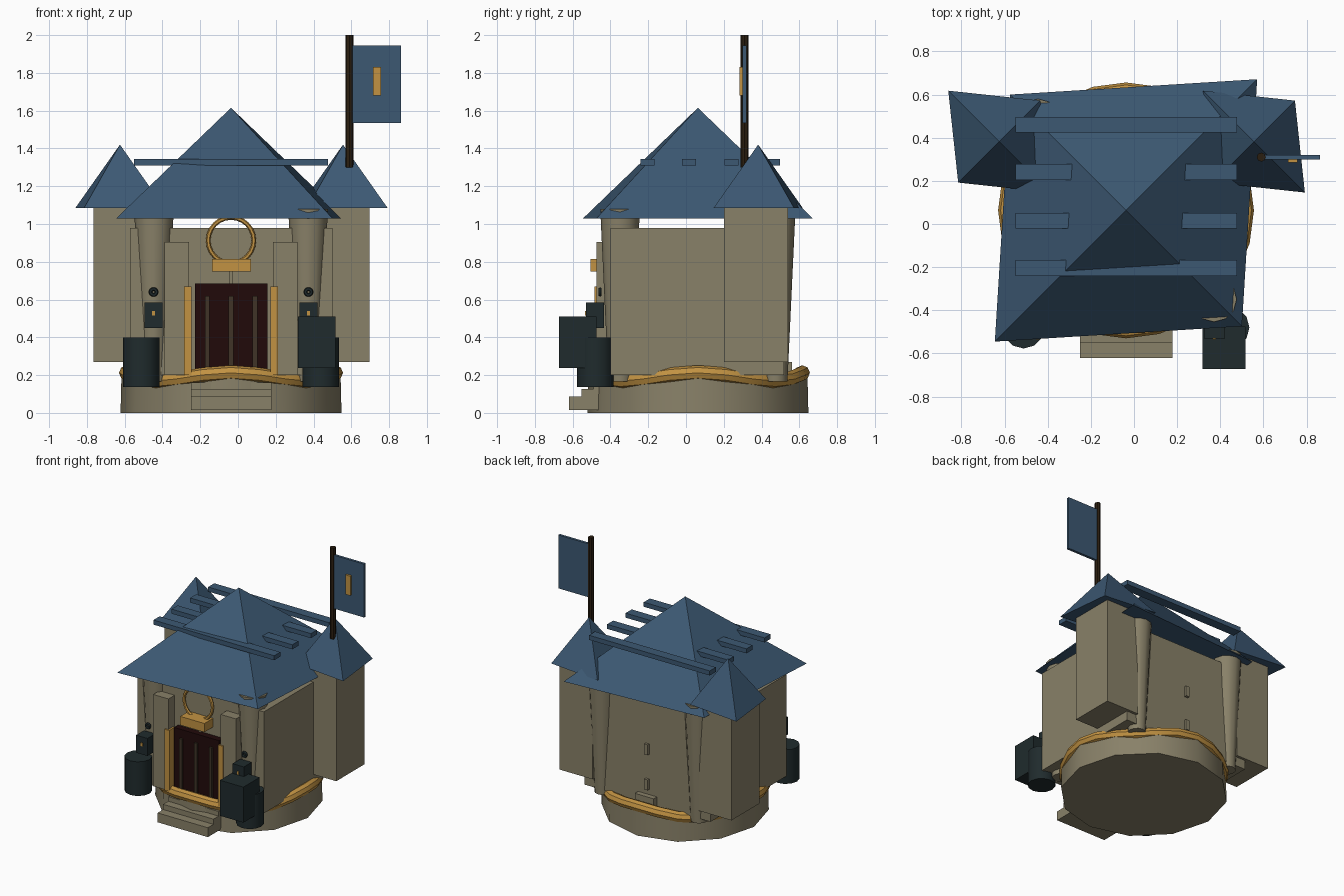
import bpy, bmesh, math
from mathutils import Matrix, Vector

if "Cube" in bpy.data.objects:
    bpy.data.objects.remove(bpy.data.objects["Cube"])


def material(name, r, g, b):
    m = bpy.data.materials.new(name)
    m.diffuse_color = (r, g, b, 1)
    m.use_nodes = True
    m.node_tree.nodes["Principled BSDF"].inputs["Base Color"].default_value = m.diffuse_color
    return m


STONE = material("sandy stone", 0.25, 0.22, 0.14)
BLUE = material("slate blue", 0.045, 0.098, 0.17)
GOLD = material("gold", 0.54, 0.29, 0.055)
MAROON = material("dark maroon", 0.015, 0.003, 0.003)
IRON = material("dark iron", 0.014, 0.024, 0.026)
WOOD = material("dark wood", 0.024, 0.013, 0.005)
PLANK = material("door bar brown", 0.05, 0.034, 0.02)

CX, CY = -0.037, 0.063      # centre of the building


def finish(name, bm, mat, smooth=False):
    me = bpy.data.meshes.new(name)
    bmesh.ops.recalc_face_normals(bm, faces=bm.faces)
    bm.to_mesh(me)
    bm.free()
    me.materials.append(mat)
    ob = bpy.data.objects.new(name, me)
    bpy.context.collection.objects.link(ob)
    if smooth:
        bpy.context.view_layer.objects.active = ob
        ob.select_set(True)
        bpy.ops.object.shade_smooth_by_angle(angle=math.radians(40))
        ob.select_set(False)
    return ob


def box(name, mat, x0, x1, y0, y1, z0, z1):
    bm = bmesh.new()
    bmesh.ops.create_cube(bm, size=1)
    for v in bm.verts:
        v.co = Vector(((x0 + x1) / 2 + v.co.x * (x1 - x0),
                       (y0 + y1) / 2 + v.co.y * (y1 - y0),
                       (z0 + z1) / 2 + v.co.z * (z1 - z0)))
    return finish(name, bm, mat)


def cone(name, mat, x, y, z0, z1, r0, r1, sides=12, smooth=True):
    bm = bmesh.new()
    bmesh.ops.create_cone(bm, cap_ends=True, segments=sides, radius1=r0, radius2=r1,
                          depth=z1 - z0, matrix=Matrix.Translation((x, y, (z0 + z1) / 2)))
    return finish(name, bm, mat, smooth)


def hip_roof(name, x, y, z0, z1, d_ne, d_nw):
    """Four-sided roof, with half diagonals toward NE and NW."""
    bm = bmesh.new()
    base = [bm.verts.new((x + sx * d, y + sy * d, z0))
            for sx, sy, d in ((1, 1, d_ne), (-1, 1, d_nw), (-1, -1, d_ne), (1, -1, d_nw))]
    top = bm.verts.new((x, y, z1))
    bm.faces.new(base)
    for i in range(4):
        bm.faces.new((base[i], base[(i + 1) % 4], top))
    return finish(name, bm, BLUE)


def ring(name, mat, R, r, n, m, place, smooth=True):
    """Torus whose points are placed by place(angle, radius, height)."""
    bm = bmesh.new()
    rows = []
    for i in range(n):
        a = 2 * math.pi * i / n
        rows.append([bm.verts.new(place(a, R + r * math.cos(2 * math.pi * j / m),
                                        r * math.sin(2 * math.pi * j / m))) for j in range(m)])
    for i in range(n):
        for j in range(m):
            p, q, k = rows[i], rows[(i + 1) % n], (j + 1) % m
            bm.faces.new((p[j], q[j], q[k], p[k]))
    return finish(name, bm, mat, smooth)


# Round base with wavy gold trim
cone("base", STONE, CX, CY, 0, 0.2, 0.585, 0.58)
ring("base_trim", GOLD, 0.553, 0.04, 24, 8,
     lambda a, rad, h: (CX + rad * math.cos(a), CY + rad * math.sin(a),
                        0.19 + 0.022 * math.cos(4 * a) + h))

# Main hall, corner columns and roof
box("hall", STONE, -0.573, 0.5, -0.4, 0.52, 0.2, 0.98)
for sx in (-1, 1):
    for sy in (-1, 1):
        cone("corner_column", STONE, CX + sx * 0.408, CY + sy * 0.412, 0.165, 1.08, 0.062, 0.105)
hip_roof("main_roof", CX, CY, 1.03, 1.615, 0.608, 0.537)

# Roof battens
for y in (-0.205, 0.015, 0.24, 0.46):
    box("roof_batten", BLUE, -0.55, 0.477, y - 0.037, y + 0.037, 1.31, 1.345)

# Rear turrets
for x in (-0.625, 0.556):
    box("turret", STONE, x - 0.14, x + 0.14, 0.2, 0.54, 0.27, 1.1)
    hip_roof("turret_roof", x, 0.382, 1.085, 1.42, 0.19, 0.236)

# Flag
cone("flag_pole", WOOD, 0.59, 0.31, 1.3, 2.0, 0.021, 0.021, 8)
box("flag", BLUE, 0.605, 0.862, 0.3, 0.32, 1.535, 1.945)
box("flag_emblem", GOLD, 0.715, 0.757, 0.284, 0.301, 1.68, 1.83)

# Doorway
box("door", MAROON, -0.228, 0.155, -0.45, -0.39, 0.2, 0.685)
for x in (-0.163, CX, 0.09):
    box("door_bar", PLANK, x - 0.012, x + 0.012, -0.465, -0.44, 0.2, 0.62)
box("door_bar_top", STONE, CX - 0.01, CX + 0.01, -0.41, -0.39, 0.67, 0.76)
for s in (-1, 1):
    x = CX + s * 0.287
    box("pilaster", STONE, x - 0.065, x + 0.065, -0.475, -0.39, 0.2, 0.905)
    x = CX + s * 0.228
    box("door_post", GOLD, x - 0.02, x + 0.02, -0.485, -0.42, 0.2, 0.67)
box("lintel", GOLD, -0.138, 0.068, -0.505, -0.4, 0.748, 0.815)
ring("door_ring", GOLD, 0.121, 0.012, 24, 6,
     lambda a, rad, h: (CX + rad * math.cos(a), -0.43 + h, 0.913 + rad * math.sin(a)))

# Front steps
for y, z in ((-0.62, 0.015), (-0.552, 0.055), (-0.49, 0.09)):
    box("step", STONE, -0.25, 0.178, y, -0.44, z, z + 0.072)

# Rear wall slits and sill
for z in (0.35, 0.62):
    box("wall_slit", STONE, CX - 0.015, CX + 0.015, 0.51, 0.54, z - 0.04, z + 0.04)
box("rear_sill", STONE, CX - 0.08, CX + 0.08, 0.51, 0.56, 0.2, 0.27)

# Barrels, lanterns and a crate beside the entrance
for s in (-1, 1):
    cone("barrel", IRON, CX + s * 0.475, -0.48, 0.138, 0.4, 0.097, 0.097)
    x = CX + s * 0.41
    box("lantern", IRON, x - 0.048, x + 0.048, -0.53, -0.435, 0.45, 0.585)
    box("lantern_glow", GOLD, x - 0.008, x + 0.008, -0.536, -0.53, 0.515, 0.54)
    ring("lantern_hook", IRON, 0.016, 0.01, 10, 6,
         lambda a, rad, h: (x + rad * math.cos(a), -0.455 + h, 0.64 + rad * math.sin(a)))
box("crate", IRON, 0.317, 0.517, -0.673, -0.475, 0.237, 0.51)
